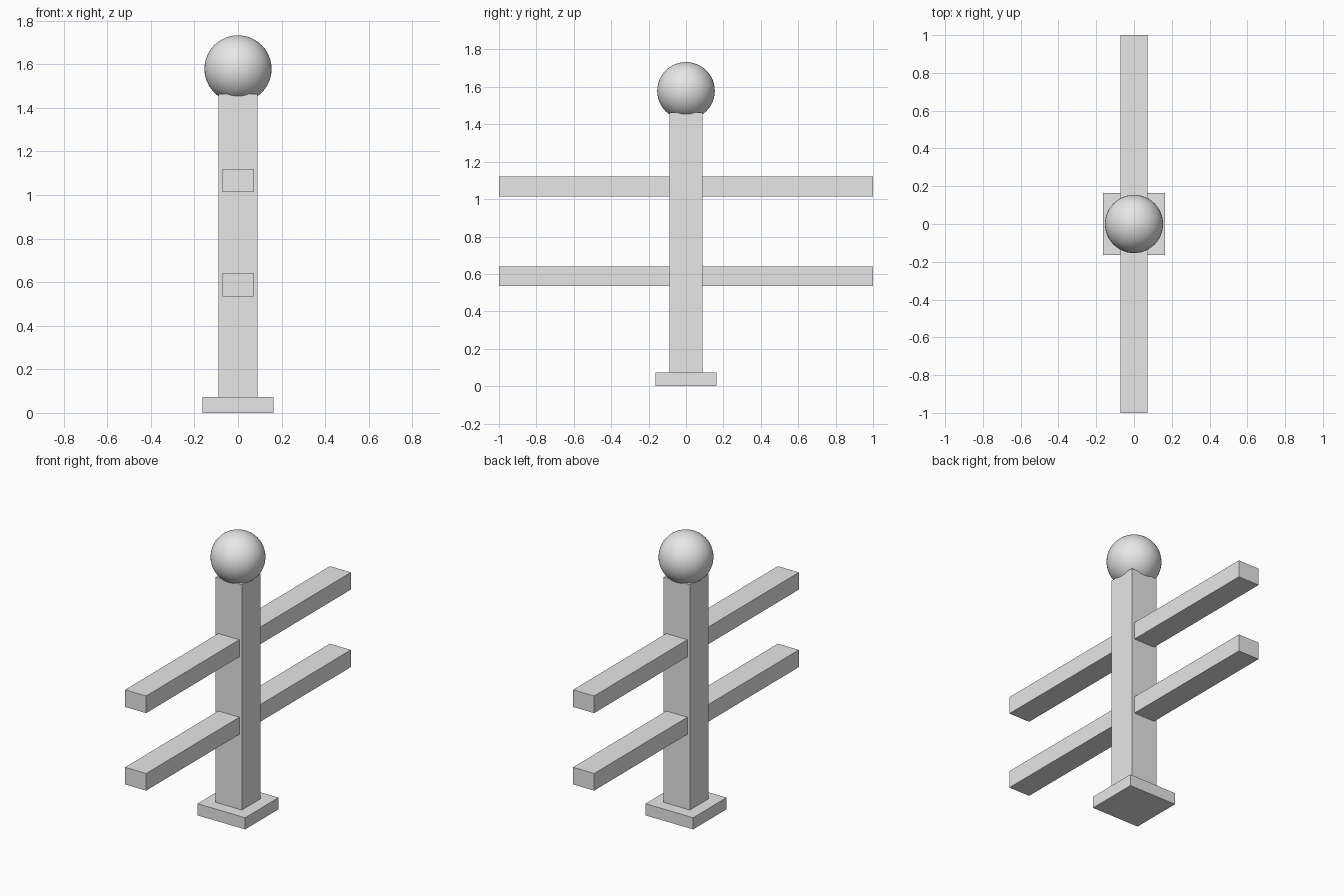
import bpy

if "Cube" in bpy.data.objects:
    bpy.data.objects.remove(bpy.data.objects["Cube"])

# Single plain grey for the whole post
grey = bpy.data.materials.new("light_grey")
grey.diffuse_color = (0.8, 0.8, 0.8, 1)
grey.use_nodes = True
grey.node_tree.nodes["Principled BSDF"].inputs["Base Color"].default_value = grey.diffuse_color


def box(name, sx, sy, z0, z1):
    """Box centred on x/y, spanning z0..z1."""
    bpy.ops.mesh.primitive_cube_add(size=1, location=(0, 0, (z0 + z1) / 2))
    ob = bpy.context.object
    ob.name = name
    ob.scale = (sx, sy, z1 - z0)
    bpy.ops.object.transform_apply(location=False, rotation=False, scale=True)
    ob.data.materials.append(grey)
    return ob


# Foot plate and upright
box("base_plate", 0.326, 0.326, 0.0, 0.072)
box("post", 0.179, 0.179, 0.072, 1.464)

# Two rails passing through the post
for name, z in (("lower_rail", 0.588), ("upper_rail", 1.067)):
    box(name, 0.144, 2.0, z - 0.053, z + 0.053)

# Ball finial sunk into the post top
bpy.ops.mesh.primitive_uv_sphere_add(segments=48, ring_count=24, radius=0.154,
                                     location=(0, 0, 1.579))
ball = bpy.context.object
ball.name = "ball_finial"
ball.data.materials.append(grey)
bpy.ops.object.shade_smooth()
